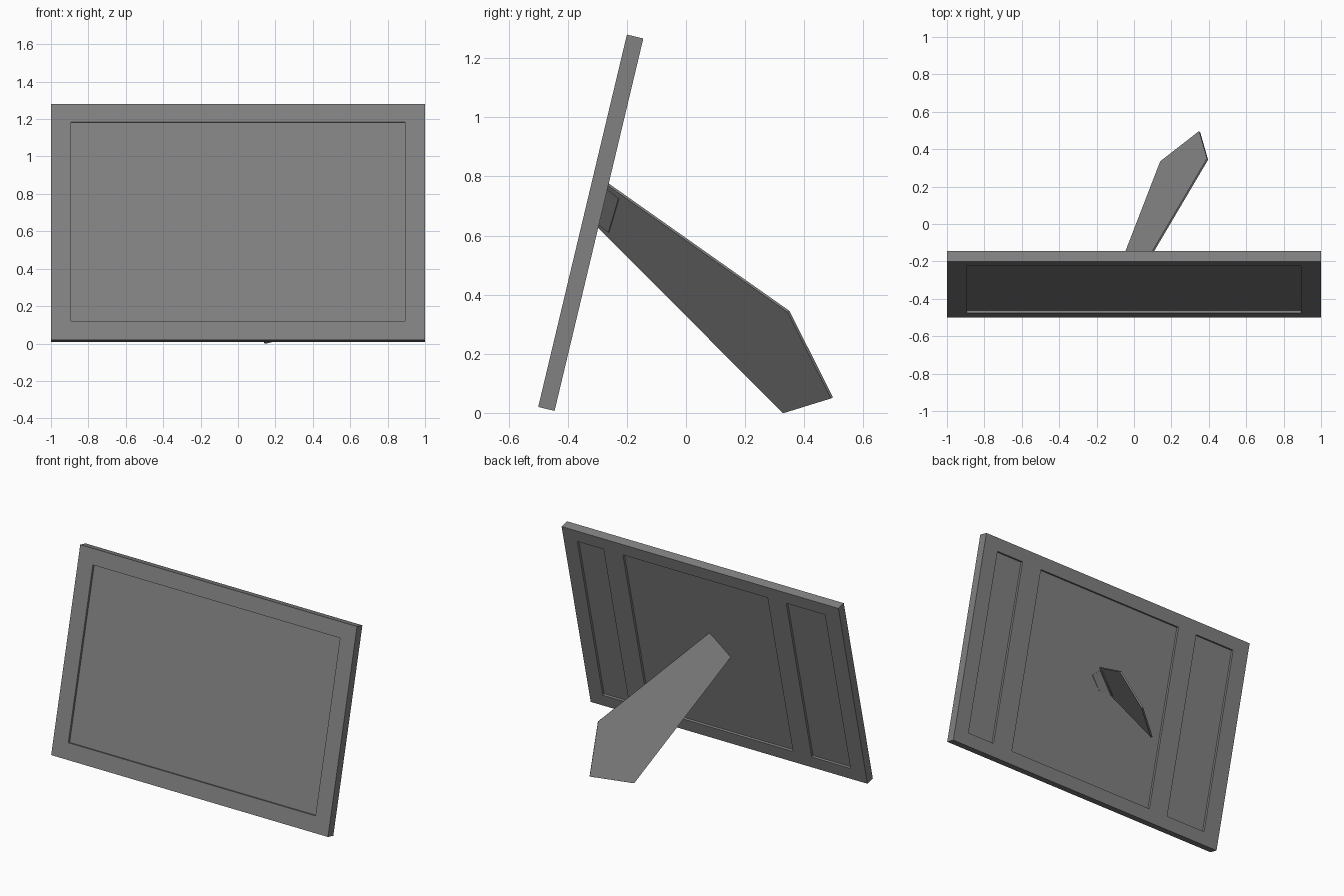
import bpy
import bmesh
import math
from mathutils import Vector, Matrix

old = bpy.data.objects.get("Cube")
if old:
    bpy.data.objects.remove(old, do_unlink=True)

# One plain grey for everything
grey = bpy.data.materials.new("plain_grey")
grey.use_nodes = True
colour = (0.22, 0.22, 0.22, 1)
grey.diffuse_color = colour
grey.node_tree.nodes["Principled BSDF"].inputs["Base Color"].default_value = colour

HEIGHT, THICK, DEPTH = 1.295, 0.057, 0.015
LEAN = Matrix.Translation((0, -0.5, 0.02)) @ Matrix.Rotation(math.radians(-13.4), 4, "X")


def add_object(name, bm):
    bmesh.ops.recalc_face_normals(bm, faces=bm.faces)
    mesh = bpy.data.meshes.new(name)
    bm.to_mesh(mesh)
    bm.free()
    mesh.materials.append(grey)
    obj = bpy.data.objects.new(name, mesh)
    bpy.context.collection.objects.link(obj)
    return obj


def box(name, x, y, z):
    """Box from (low, high) pairs, in the leaning frame's own axes."""
    bm = bmesh.new()
    bmesh.ops.create_cube(bm, size=1)
    for v in bm.verts:
        v.co = [low + (c + 0.5) * (high - low) for c, (low, high) in zip(v.co, (x, y, z))]
    obj = add_object(name, bm)
    obj.matrix_world = LEAN
    return obj


def plate(name, points, offset):
    """Flat outline thickened by the offset vector."""
    bm = bmesh.new()
    face = bm.faces.new([bm.verts.new(p) for p in points])
    ext = bmesh.ops.extrude_face_region(bm, geom=[face], use_keep_orig=True)
    moved = [g for g in ext["geom"] if isinstance(g, bmesh.types.BMVert)]
    bmesh.ops.translate(bm, vec=offset, verts=moved)
    return add_object(name, bm)


# Leaning frame with a picture recess in front and three recesses behind
frame = box("picture_frame", (-1, 1), (0, THICK), (0, HEIGHT))
front = (-0.1, DEPTH)
back = (THICK - DEPTH, THICK + 0.1)
recesses = [((-0.893, 0.893), front, (0.103, 1.197))]
for span in ((0.71, 0.90), (-0.475, 0.57), (-0.89, -0.61)):
    recesses.append((span, back, (0.08, HEIGHT - 0.08)))

for x, y, z in recesses:
    cutter = box("recess_cutter", x, y, z)
    cutter.hide_render = True
    mod = frame.modifiers.new("recess", "BOOLEAN")
    mod.operation = "DIFFERENCE"
    mod.solver = "EXACT"
    mod.object = cutter
    bpy.context.view_layer.objects.active = frame
    bpy.ops.object.modifier_apply(modifier=mod.name)
    bpy.data.objects.remove(cutter, do_unlink=True)

# Slanted support leg, a thin plate reaching back from the frame
hinge_top = Vector((0.03, -0.26, 0.775))
hinge_low = Vector((-0.10, -0.30, 0.64))
shoulder = Vector((0.39, 0.35, 0.345))
foot_back = Vector((0.345, 0.50, 0.055))
foot_low = Vector((0.14, 0.335, 0.003))
normal = (shoulder - hinge_top).cross(foot_low - hinge_top).normalized()
outline = [p - normal * normal.dot(p - hinge_top)
           for p in (hinge_top, shoulder, foot_back, foot_low, hinge_low)]
# Carry the leg through to the floor of the back recess
inward = LEAN.to_3x3() @ Vector((0, -1, 0))
reach = (hinge_top - shoulder).normalized()
for i in (0, 4):
    outline[i] += reach * (DEPTH / reach.dot(inward))
plate("support_leg", outline, -normal * 0.01)

# Hinge with one leaf on the leg's underside and one on the frame's back
axis = (hinge_top - hinge_low).normalized()
a, b = hinge_top - axis * 0.015, hinge_low + axis * 0.015
along_leg = normal.cross(axis).normalized()
if along_leg.y < 0:
    along_leg.negate()
under = -normal * 0.01
plate("hinge_leaf_leg", [p + under for p in (a, b, b + along_leg * 0.06, a + along_leg * 0.06)],
      -normal * 0.004)

along_frame = inward.cross(axis).normalized()
if along_frame.x < 0:
    along_frame.negate()
floor = inward * DEPTH
plate("hinge_leaf_frame", [p + floor for p in (a, b, b + along_frame * 0.075, a + along_frame * 0.075)],
      -inward * 0.004)
